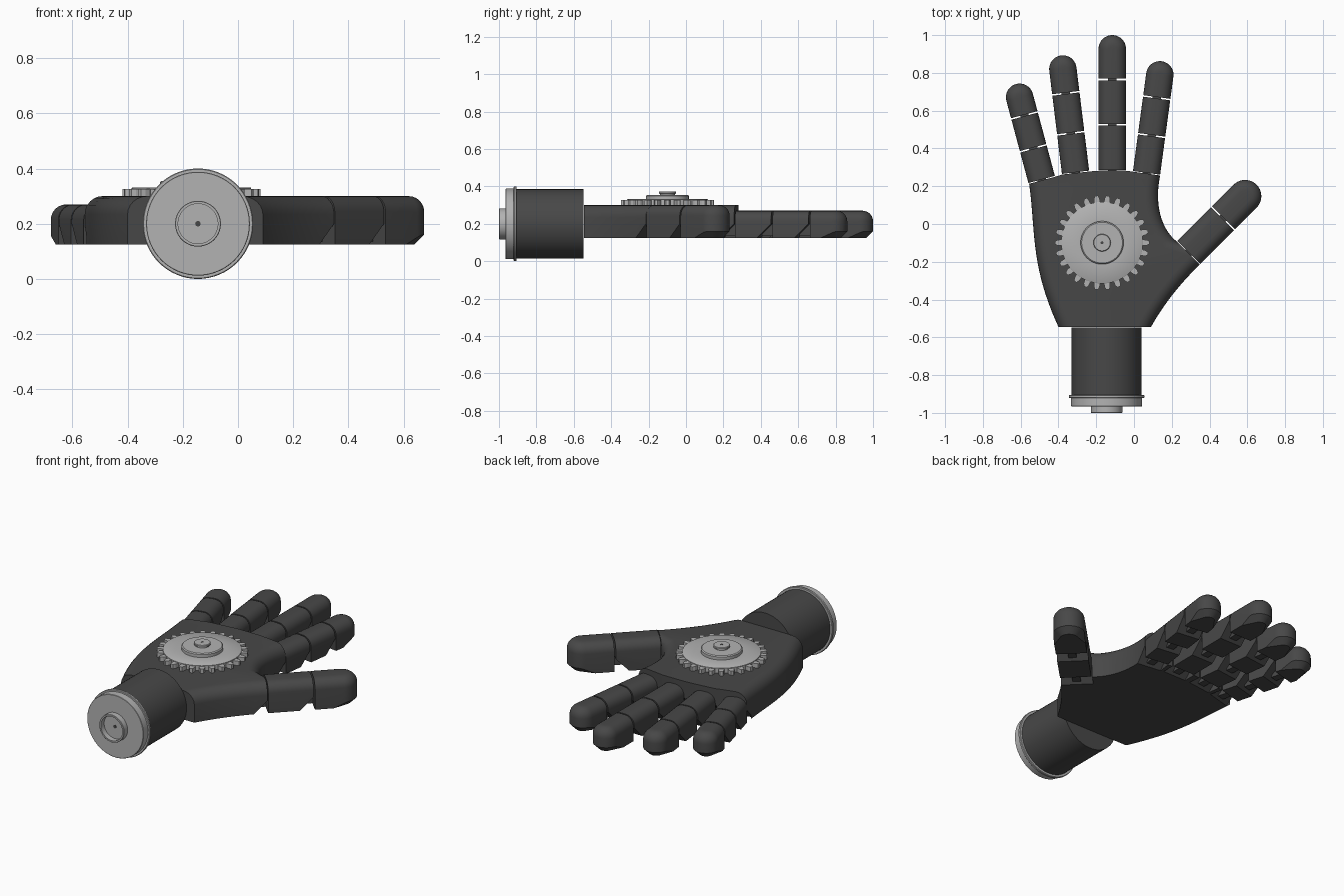
import bpy, bmesh, math
from mathutils import Matrix, Vector
from mathutils.geometry import interpolate_bezier

if "Cube" in bpy.data.objects:
    bpy.data.objects.remove(bpy.data.objects["Cube"])

BOTTOM, GAP, HINGE_Z = 0.125, 0.004, 0.2


def material(name, value):
    mat = bpy.data.materials.new(name)
    mat.use_nodes = True
    color = (value, value, value, 1)
    mat.diffuse_color = color
    mat.node_tree.nodes["Principled BSDF"].inputs["Base Color"].default_value = color
    return mat


dark = material("dark_grey", 0.064)
metal = material("light_grey_metal", 0.45)


def finish(bm, name, mat, matrix=Matrix(), smooth=True):
    bmesh.ops.recalc_face_normals(bm, faces=bm.faces)
    mesh = bpy.data.meshes.new(name)
    bm.to_mesh(mesh)
    bm.free()
    mesh.materials.append(mat)
    obj = bpy.data.objects.new(name, mesh)
    bpy.context.collection.objects.link(obj)
    obj.matrix_world = matrix
    bpy.ops.object.select_all(action="DESELECT")
    obj.select_set(True)
    bpy.context.view_layer.objects.active = obj
    if smooth:
        bpy.ops.object.shade_smooth_by_angle(angle=math.radians(35))
    return obj


def prism(bm, points, offset):
    """Sweep a closed 3D outline; return its top vertices."""
    low = [bm.verts.new(p) for p in points]
    high = [bm.verts.new(Vector(p) + Vector(offset)) for p in points]
    bm.faces.new(low[::-1])
    bm.faces.new(high)
    for i in range(len(low)):
        j = (i + 1) % len(low)
        bm.faces.new((low[i], low[j], high[j], high[i]))
    bm.normal_update()
    bmesh.ops.recalc_face_normals(bm, faces=bm.faces)
    return high


def round_chain(bm, verts, width):
    bm.normal_update()
    edges = [bm.edges.get(pair) for pair in zip(verts, verts[1:])]
    bmesh.ops.bevel(bm, geom=edges, offset=width, offset_type="OFFSET",
                    segments=6, profile=0.5, affect="EDGES", clamp_overlap=False)


def lathe(name, profile, mat, matrix, steps=64):
    bm = bmesh.new()
    verts = [bm.verts.new((r, 0, z)) for r, z in profile]
    edges = [bm.edges.new(pair) for pair in zip(verts, verts[1:])]
    bmesh.ops.spin(bm, geom=verts + edges, cent=(0, 0, 0), axis=(0, 0, 1),
                   angle=math.tau, steps=steps)
    bmesh.ops.remove_doubles(bm, verts=bm.verts, dist=0.0001)
    return finish(bm, name, mat, matrix)


def box(name, size, mat, matrix):
    bm = bmesh.new()
    bmesh.ops.create_cube(bm, size=1, matrix=Matrix.Diagonal((*size, 1)))
    return finish(bm, name, mat, matrix, smooth=False)


def cut(bm, point, normal):
    """Remove everything on the normal side of a plane and close the hole."""
    geom = bm.verts[:] + bm.edges[:] + bm.faces[:]
    bmesh.ops.bisect_plane(bm, geom=geom, plane_co=point, plane_no=normal, clear_outer=True)
    bmesh.ops.holes_fill(bm, edges=[e for e in bm.edges if e.is_boundary], sides=0)


def finger_segment(name, width, length, height, start, end, matrix):
    r = width / 2
    arc = [(r * math.cos(a), length - r + r * math.sin(a))
           for a in (math.pi * i / 20 for i in range(21))]
    outline = [(r, 0)] + arc + [(-r, 0)]
    bm = bmesh.new()
    high = prism(bm, [(x, y, BOTTOM) for x, y in outline], (0, 0, height))
    round_chain(bm, high, 0.056)
    cut(bm, (0, start + GAP, 0), (0, -1, 0))
    if end < length:
        # Flat knuckle face with an undercut for bending
        cut(bm, (0, end - GAP, 0), (0, 1, 0))
        cut(bm, (0, end - GAP, HINGE_Z), (0, 1, -1))
    else:
        # Chamfer under the fingertip
        for x, y in arc[3:-3:2]:
            cut(bm, (x, y, BOTTOM + 0.035), (x, y - length + r, -r))
    finish(bm, name, dark, matrix)


# Palm outline: knuckle arc, thumb web, thumb base, heel and outer side
def curve(*pts):
    return [tuple(p)[:2] for p in interpolate_bezier(*[Vector((*p, 0)) for p in pts], 16)]


outer = curve((-0.4, -0.545), (-0.55, -0.22), (-0.52, -0.04), (-0.555, 0.213))
knuckles = [(-0.418, 0.25), (-0.38, 0.262), (-0.237, 0.278), (-0.187, 0.282),
            (-0.043, 0.282), (-0.005, 0.277)]
web = curve((0.138, 0.257), (0.105, 0.09), (0.15, -0.03), (0.225, -0.092))
heel = curve((0.348, -0.215), (0.25, -0.31), (0.16, -0.42), (0.09, -0.545))

# The outline runs clockwise, so it is reversed for upward normals
outline = (outer + knuckles + web + heel)[::-1]
bm = bmesh.new()
high = prism(bm, [(x, y, BOTTOM) for x, y in outline], (0, 0, 0.175))
web_start = len(heel)
web_end = web_start + len(web)
for chain in (high[:web_start], high[web_start:web_end], high[-len(outer):]):
    round_chain(bm, chain, 0.066)
palm = finish(bm, "palm", dark)

# Fingers: base x, base y, lean in degrees, width, height, length, joints
fingers = {
    "little_finger": (-0.488, 0.232, -15, 0.145, 0.145, 0.527, (0.175, 0.355)),
    "ring_finger": (-0.309, 0.27, -7, 0.145, 0.145, 0.627, (0.212, 0.425)),
    "middle_finger": (-0.115, 0.282, 0, 0.145, 0.145, 0.718, (0.243, 0.483)),
    "index_finger": (0.066, 0.267, 7.7, 0.145, 0.145, 0.6, (0.203, 0.405)),
    "thumb": (0.287, -0.154, 45, 0.172, 0.175, 0.512, (0.26,)),
}
cutter_bm = bmesh.new()
for name, (x, y, lean, width, height, length, joints) in fingers.items():
    frame = Matrix.Translation((x, y, 0)) @ Matrix.Rotation(math.radians(-lean), 4, "Z")
    stops = (0, *joints, length)
    for i, (start, end) in enumerate(zip(stops, stops[1:])):
        finger_segment(f"{name}_segment_{i + 1}", width, length, height, start, end, frame)
        box(f"{name}_hinge_{i + 1}", (0.045, 0.08, 0.075), dark,
            frame @ Matrix.Translation((0, start - 0.02, 0.173)))
    # Wedge under the knuckle
    half = width / 2 + 0.004
    wedge = [(0.03, 0.1), (0.03, HINGE_Z), (0, HINGE_Z), (-0.1, 0.1)]
    prism(cutter_bm, [frame @ Vector((-half, a, b)) for a, b in wedge],
          frame.to_3x3() @ Vector((2 * half, 0, 0)))

# Undercut the palm beneath each knuckle
cutter = finish(cutter_bm, "knuckle_cutter", dark, smooth=False)
cutter.hide_render = True
mod = palm.modifiers.new("knuckle_undercuts", "BOOLEAN")
mod.operation, mod.object, mod.solver = "DIFFERENCE", cutter, "EXACT"
mod.use_hole_tolerant = True
bpy.context.view_layer.objects.active = palm
bpy.ops.object.modifier_apply(modifier=mod.name)
bpy.data.objects.remove(cutter)

# Wrist with metal end cap; local z runs towards the front
wrist_frame = Matrix.Translation((-0.145, 0, 0.2)) @ Matrix.Rotation(math.pi / 2, 4, "X")
lathe("wrist", [(0, 0.548), (0.185, 0.548), (0.185, 0.908), (0, 0.908)], dark, wrist_frame)
lathe("wrist_cap", [(0, 0.905), (0.197, 0.905), (0.2, 0.908), (0.2, 0.918), (0.197, 0.921),
                    (0.188, 0.921), (0.188, 0.963), (0.186, 0.965), (0.083, 0.965),
                    (0.083, 0.998), (0.081, 1), (0.072, 1), (0.072, 0.968), (0, 0.968)],
      metal, wrist_frame)
lathe("cap_centre_hole", [(0, 0.966), (0.01, 0.966), (0.01, 0.97), (0, 0.97)],
      dark, wrist_frame, 16)

# Gear on the back of the hand
gear_frame = Matrix.Translation((-0.169, -0.099, 0))
lathe("gear_disc", [(0, 0.295), (0.216, 0.295), (0.216, 0.33), (0.213, 0.332), (0.114, 0.332),
                    (0.114, 0.35), (0.108, 0.355), (0.04, 0.355), (0.04, 0.36), (0.046, 0.362),
                    (0.046, 0.37), (0.043, 0.373), (0, 0.373)], metal, gear_frame)
TEETH = 26
bm = bmesh.new()
for i in range(TEETH):
    turn = Matrix.Rotation(math.tau * i / TEETH, 3, "Z")
    tooth = [(0.2, -0.017), (0.235, -0.015), (0.25, -0.008),
             (0.25, 0.008), (0.235, 0.015), (0.2, 0.017)]
    prism(bm, [turn @ Vector((a, b, 0.298)) for a, b in tooth], (0, 0, 0.028))
finish(bm, "gear_teeth", metal, gear_frame, smooth=False)
lathe("gear_centre_hole", [(0, 0.37), (0.008, 0.37), (0.008, 0.374), (0, 0.374)],
      dark, gear_frame, 16)
